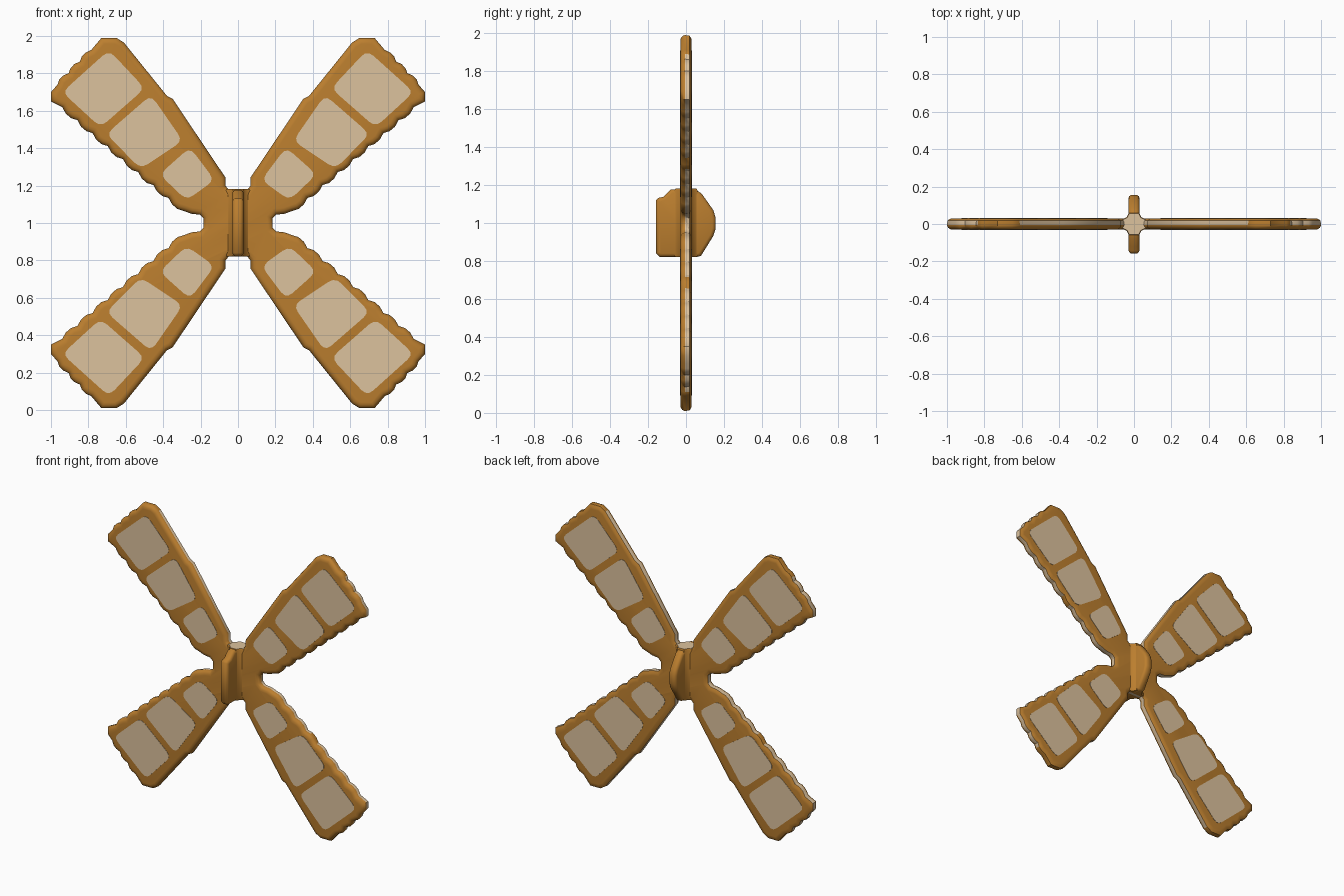
import bpy, bmesh
from mathutils import Vector

old = bpy.data.objects.get("Cube")
if old:
    bpy.data.objects.remove(old, do_unlink=True)


def material(name, rgb):
    m = bpy.data.materials.new(name)
    m.use_nodes = True
    col = (*rgb, 1)
    m.diffuse_color = col
    bsdf = m.node_tree.nodes["Principled BSDF"]
    bsdf.inputs["Base Color"].default_value = col
    bsdf.inputs["Roughness"].default_value = 0.8
    return m


WOOD = material("brown wood", (0.50, 0.21, 0.028))
CLOTH = material("cream cloth", (0.72, 0.54, 0.34))


def inset(points, d):
    """Move a clockwise outline inwards by d."""
    out = []
    n = len(points)
    for i, p in enumerate(points):
        a = (p - points[i - 1]).normalized()
        b = (points[(i + 1) % n] - p).normalized()
        na, nb = Vector((a.y, -a.x)), Vector((b.y, -b.x))
        out.append(p + (na + nb) * d / max(1 + na.dot(nb), 0.5))
    return out


def slab(name, points, layers, place, cream=None):
    """Stack inset copies of an outline; layers hold (depth, inset)."""
    bm = bmesh.new()
    rings = []
    for depth, d in layers:
        rings.append([bm.verts.new(place(p, depth)) for p in inset(points, d)])
    n = len(points)
    for k in range(len(rings) - 1):
        lo, hi = rings[k], rings[k + 1]
        for i in range(n):
            j = (i + 1) % n
            f = bm.faces.new((lo[i], lo[j], hi[j], hi[i]))
            if cream and cream(k, f.calc_center_median()):
                f.material_index = 1
    bm.faces.new(rings[0])
    bm.faces.new(rings[-1])
    bmesh.ops.recalc_face_normals(bm, faces=bm.faces)
    mesh = bpy.data.meshes.new(name)
    bm.to_mesh(mesh)
    bm.free()
    mesh.materials.append(WOOD)
    mesh.materials.append(CLOTH)
    obj = bpy.data.objects.new(name, mesh)
    bpy.context.collection.objects.link(obj)
    bpy.ops.object.select_all(action='DESELECT')
    obj.select_set(True)
    bpy.context.view_layer.objects.active = obj
    bpy.ops.object.shade_smooth_by_angle(angle=0.75)
    return obj


def ragged(a, b, steps, bump):
    """Notched edge from a to b, bumping to the right-hand outer side."""
    a, b = Vector(a), Vector(b)
    t = (b - a).normalized()
    side = Vector((-t.y, t.x)) * bump
    pts = []
    for i in range(steps):
        pts.append(a.lerp(b, i / steps))
        pts.append(a.lerp(b, (i + 0.35) / steps) + side)
        pts.append(a.lerp(b, (i + 0.7) / steps) + side)
    return pts + [b]


# One quarter of the sail frame, clockwise from the top of the hub
quarter = [Vector(p) for p in (
    (0.05, 0.18), (0.068, 0.20), (0.068, 0.245), (0.35, 0.665), (0.38, 0.68),
    (0.61, 0.965), (0.65, 0.99), (0.73, 0.99))]
quarter += ragged((0.785, 0.925), (0.965, 0.74), 3, 0.012)
quarter += [Vector((1.0, 0.70)), Vector((1.0, 0.65))]
quarter += ragged((0.94, 0.62), (0.29, 0.065), 8, 0.014)
quarter += [Vector(p) for p in ((0.25, 0.05), (0.205, 0.045), (0.185, 0.025))]


def flip(pts, sx, sz):
    return [Vector((p.x * sx, p.y * sz)) for p in pts]


outline = (quarter + flip(quarter, 1, -1)[::-1] + flip(quarter, -1, -1)
           + flip(quarter, -1, 1)[::-1])


# Cream shows on the rear part of the rim, away from the blade corners
def rim_cream(k, c):
    r = max(abs(c.x), abs(c.z - 1))
    corner = abs(c.z - 1) > 0.88 and abs(c.x) < 0.84
    return k == 3 and not corner and not 0.56 < r < 0.62 and r > 0.15


slab("sail_frame", outline,
     [(-0.03, 0.032), (-0.028, 0.018), (-0.019, 0.005), (-0.006, 0),
      (0.019, 0.003), (0.028, 0.018), (0.03, 0.032)],
     lambda p, d: (p.x, d, p.y + 1), rim_cream)


# Cloth panels: four corners each, with the corners rounded off
def rounded(corners, r=0.045):
    pts = []
    n = len(corners)
    for i, p in enumerate(corners):
        a = p + (corners[i - 1] - p).normalized() * r
        b = p + (corners[(i + 1) % n] - p).normalized() * r
        for t in (0, 0.33, 0.67, 1):
            pts.append(a.lerp(p, t).lerp(p.lerp(b, t), t))
    return pts


panels = {
    "inner": ((0.257, 0.405), (0.42, 0.26), (0.275, 0.122), (0.125, 0.23)),
    "middle": ((0.465, 0.685), (0.705, 0.476), (0.52, 0.29), (0.295, 0.44)),
    "outer": ((0.69, 0.925), (0.94, 0.70), (0.735, 0.512), (0.498, 0.72)),
}
for label, corners in panels.items():
    shape = rounded([Vector(c) for c in corners])
    for sx, side in ((1, "left"), (-1, "right")):
        for sz, level in ((1, "upper"), (-1, "lower")):
            pts = flip(shape, sx, sz)
            if sx * sz < 0:
                pts.reverse()
            for sy, face in ((-1, "front"), (1, "back")):
                slab(f"{label}_panel_{level}_{side}_{face}", pts,
                     [(0.029 * sy, 0), (0.032 * sy, 0)],
                     lambda p, d: (p.x, d, p.y + 1)
                     ).data.materials[0] = CLOTH

# Upright hub fin, square in front and tapered behind
fin = [Vector(p) for p in (
    (-0.16, 0.84), (-0.16, 1.12), (-0.145, 1.135), (-0.12, 1.14), (-0.08, 1.18),
    (0.05, 1.18), (0.085, 1.155), (0.145, 1.07), (0.158, 1.03), (0.158, 0.97),
    (0.145, 0.93), (0.08, 0.825), (0.06, 0.82), (-0.14, 0.82))]
slab("hub_fin", fin,
     [(-0.03, 0.02), (-0.026, 0.01), (-0.016, 0.002), (0.016, 0.002),
      (0.026, 0.01), (0.03, 0.02)],
     lambda p, d: (d, p.x, p.y))

# Flared collar where the fin meets the frame
collar = [Vector(p) for p in (
    (-0.065, -0.025), (-0.065, 0.025), (-0.04, 0.036), (-0.028, 0.06),
    (0.028, 0.06), (0.04, 0.036), (0.065, 0.025), (0.065, -0.025),
    (0.04, -0.036), (0.028, -0.06), (-0.028, -0.06), (-0.04, -0.036))]
hub = slab("hub_collar", collar, [(0.822, 0.004), (0.83, 0), (1.172, 0), (1.182, 0.004)],
           lambda p, d: (p.x, p.y, d))
for f in hub.data.polygons:
    f.material_index = int(f.normal.z > 0.9)
